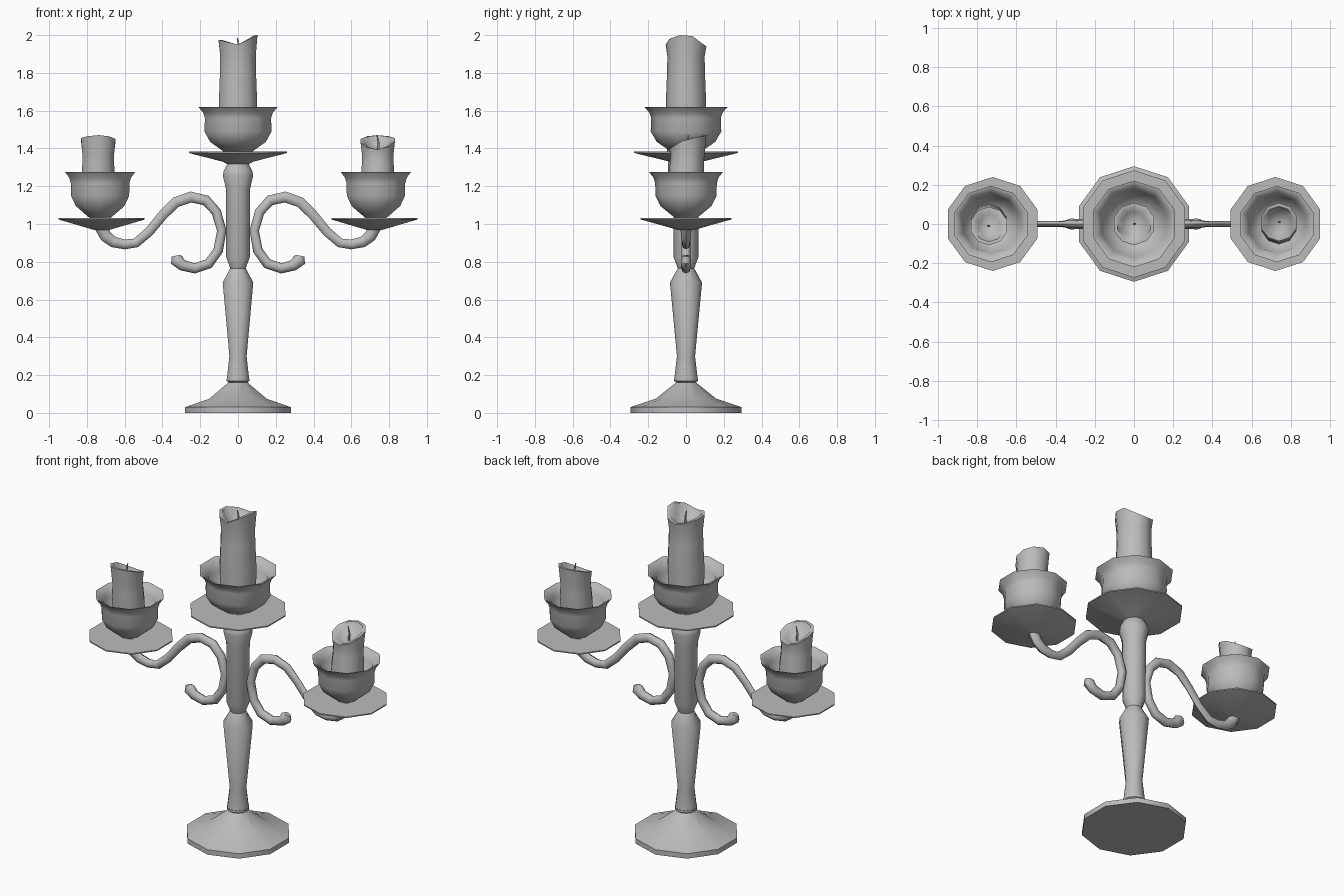
import bpy
import bmesh
import math
from mathutils import Vector

SIDES = 10

cube = bpy.data.objects.get("Cube")
if cube:
    bpy.data.objects.remove(cube, do_unlink=True)

grey = bpy.data.materials.new("plain grey")
grey.use_nodes = True
colour = (0.5, 0.5, 0.5, 1)
grey.diffuse_color = colour
grey.node_tree.nodes["Principled BSDF"].inputs["Base Color"].default_value = colour


def skin(name, rings, smooth_angle):
    """Join rings of points into a closed skin; a one-point ring is a tip."""
    bm = bmesh.new()
    loops = [[bm.verts.new(p) for p in ring] for ring in rings]
    for low, high in zip(loops, loops[1:]):
        n = max(len(low), len(high))
        for i in range(n):
            j = (i + 1) % n
            if len(high) == 1:
                bm.faces.new((low[i], low[j], high[0]))
            elif len(low) == 1:
                bm.faces.new((low[0], high[j], high[i]))
            else:
                bm.faces.new((low[i], low[j], high[j], high[i]))
    for end in (loops[0], loops[-1]):
        if len(end) > 1:
            bm.faces.new(end)
    bmesh.ops.recalc_face_normals(bm, faces=bm.faces)
    mesh = bpy.data.meshes.new(name)
    bm.to_mesh(mesh)
    bm.free()
    mesh.materials.append(grey)
    obj = bpy.data.objects.new(name, mesh)
    bpy.context.collection.objects.link(obj)
    bpy.ops.object.select_all(action="DESELECT")
    obj.select_set(True)
    bpy.context.view_layer.objects.active = obj
    bpy.ops.object.shade_smooth_by_angle(angle=math.radians(smooth_angle))
    return obj


def ring(x, y, z, rx, ry=None, n=SIDES):
    """Level ring with a corner on the +y side; zero radius gives a tip."""
    if rx == 0:
        return [(x, y, z)]
    ry = ry or rx
    angles = [math.pi / 2 + math.tau * i / n for i in range(n)]
    return [(x + rx * math.cos(a), y + ry * math.sin(a), z) for a in angles]


def lathe(name, profile, x=0, z=0, smooth_angle=50):
    return skin(name, [ring(x, 0, z + h, r) for r, h in profile], smooth_angle)


def candle(name, x, base, radii, rim, floor, lean=0, turn=1):
    """Wavy candle: rim lists the heights of its melted edge from the +y corner."""
    rx, ry = radii
    low = min(rim)
    rings = []
    for t, s in ((0, 1), (0.45, 1.02), (0.75, 0.96), (0.9, 0.95)):
        y = lean * (2 * t - 1)
        rings.append(ring(0, y, base + (low - base) * t, rx * s, ry * s))
    for s, drop in ((1.04, 0), (0.86, 0.012), (0.6, 0.6)):
        edge = ring(0, lean, 0, rx * s, ry * s)
        rings.append([(px, py, h + (floor - h) * drop) for (px, py, _), h in zip(edge, rim)])
    rings.append([(0, lean, floor)])
    rings = [[(x + turn * px, turn * py, pz) for px, py, pz in r] for r in rings]
    skin(name, rings, 55)
    # Thin wick with a slight bend
    wy = turn * lean
    skin(name + "_wick", [ring(x, wy, floor - 0.01, 0.006, n=5),
                          ring(x + 0.004 * turn, wy, floor + 0.045, 0.006, n=5),
                          ring(x - 0.004 * turn, wy, floor + 0.085, 0.003, n=5)], 50)


# Foot and turned stem
lathe("base", [(0.295, 0), (0.295, 0.03), (0.16, 0.075), (0.048, 0.165)], smooth_angle=40)
lathe("stem_collar", [(0.048, 0.16), (0.064, 0.17), (0.064, 0.182), (0.05, 0.185)])
lathe("lower_stem", [(0.062, 0.18), (0.048, 0.3), (0.085, 0.69), (0.042, 0.768)])
lathe("upper_stem", [(0.042, 0.762), (0.066, 0.825), (0.068, 1.19),
                     (0.084, 1.255), (0.08, 1.28), (0.056, 1.325)])

# Central drip plate and cup
lathe("centre_plate", [(0.056, 1.315), (0.085, 1.33), (0.274, 1.376), (0.274, 1.383)])
lathe("centre_cup", [(0.075, 1.38), (0.155, 1.435), (0.187, 1.49), (0.184, 1.56),
                     (0.194, 1.59), (0.221, 1.62), (0.208, 1.618), (0.172, 1.565),
                     (0.155, 1.49), (0.09, 1.45), (0, 1.445)], smooth_angle=60)

# Scrolled arm: x, z, thickness in the scroll plane, thickness across it
ARM = [(0.725, 0.985, 0.034, 0.03), (0.7, 0.935, 0.032, 0.026), (0.66, 0.905, 0.029, 0.024),
       (0.6, 0.892, 0.026, 0.022), (0.54, 0.9, 0.025, 0.018), (0.47, 0.96, 0.025, 0.015),
       (0.4, 1.045, 0.026, 0.015), (0.33, 1.115, 0.028, 0.018), (0.25, 1.143, 0.029, 0.022),
       (0.17, 1.125, 0.028, 0.024), (0.115, 1.065, 0.026, 0.024), (0.086, 0.965, 0.025, 0.024),
       (0.105, 0.86, 0.026, 0.024), (0.155, 0.79, 0.027, 0.024), (0.23, 0.765, 0.027, 0.025),
       (0.295, 0.782, 0.029, 0.026), (0.325, 0.81, 0.036, 0.028), (0.33, 0.832, 0.022, 0.018)]


def arm(name, side):
    rings = []
    for i, (x, z, thick, across) in enumerate(ARM):
        a, b = ARM[max(i - 1, 0)], ARM[min(i + 1, len(ARM) - 1)]
        d = Vector((b[0] - a[0], b[1] - a[1])).normalized()
        loop = []
        for k in range(8):
            c = thick * math.cos(math.tau * k / 8)
            s = across * math.sin(math.tau * k / 8)
            loop.append((side * (x - d.y * c), s, z + d.x * c))
        rings.append(loop)
    skin(name, rings, 50)


# Side arms, each with a drip plate, cup and half-melted candle
SIDE_RIM = [1.47, 1.465, 1.45, 1.43, 1.405, 1.395, 1.41, 1.44, 1.455, 1.465]
for label, side in (("left", 1), ("right", -1)):
    arm(label + "_arm", side)
    lathe(label + "_plate", [(0.04, 0.968), (0.24, 1.024), (0.24, 1.031)], x=0.722 * side)
    lathe(label + "_cup", [(0.05, 1.025), (0.135, 1.095), (0.162, 1.15), (0.163, 1.215),
                           (0.172, 1.245), (0.195, 1.275), (0.183, 1.273), (0.15, 1.225),
                           (0.135, 1.15), (0.08, 1.11), (0, 1.105)],
          x=0.73 * side, smooth_angle=60)
    candle(label + "_candle", 0.74 * side, 1.1, (0.092, 0.094), SIDE_RIM, 1.385,
           lean=0.01, turn=side)

# Tall central candle
CENTRE_RIM = [1.94, 1.955, 1.97, 1.975, 1.965, 1.95, 1.98, 2.0, 1.995, 1.955]
candle("centre_candle", 0, 1.43, (0.104, 0.104), CENTRE_RIM, 1.9)
